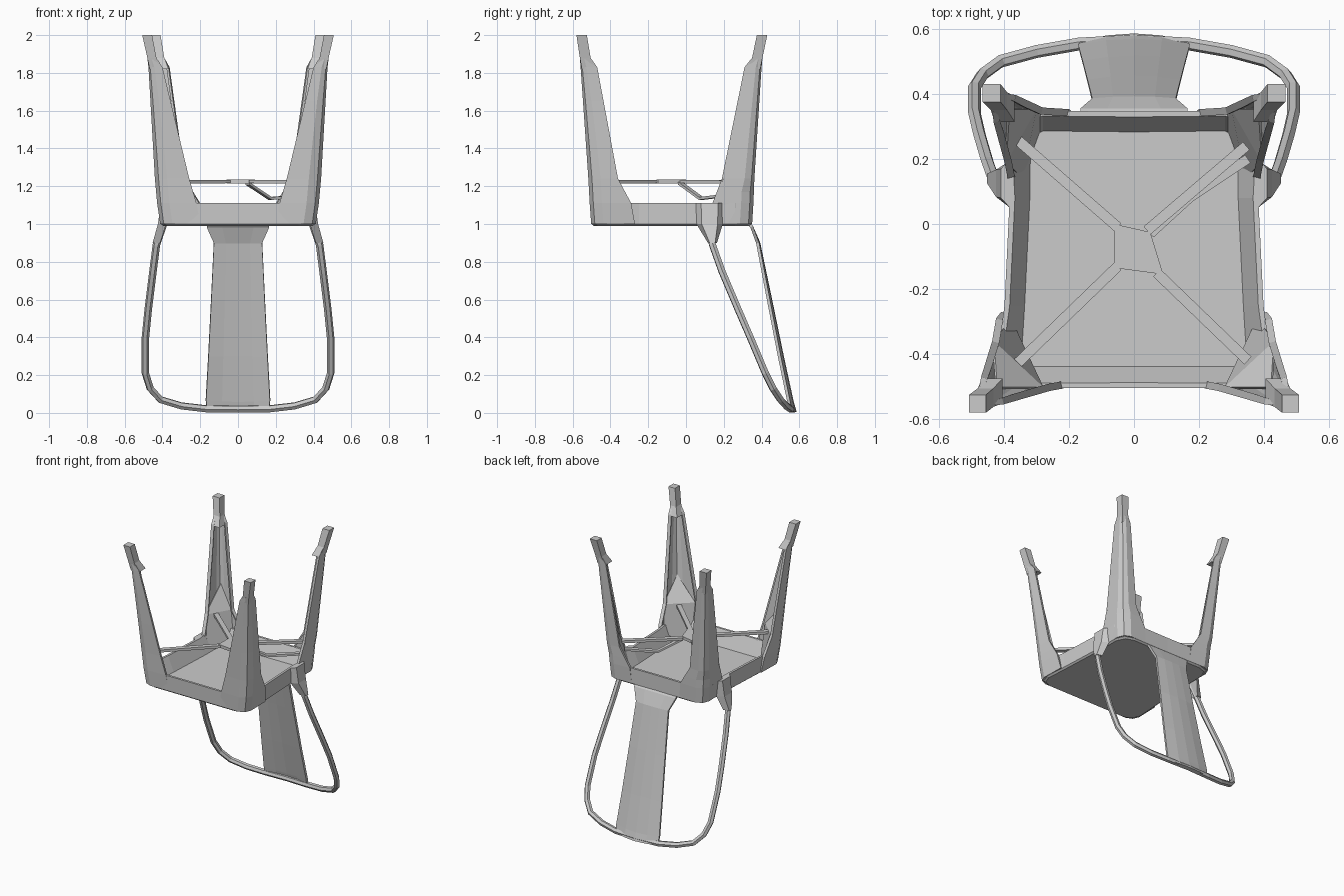
import bpy, bmesh
from mathutils import Vector

if "Cube" in bpy.data.objects:
    bpy.data.objects.remove(bpy.data.objects["Cube"])


def add_mesh(name, verts, faces, thickness=0.0, offset=-1):
    me = bpy.data.meshes.new(name)
    me.from_pydata([tuple(v) for v in verts], [], faces)
    bm = bmesh.new()
    bm.from_mesh(me)
    bmesh.ops.recalc_face_normals(bm, faces=bm.faces)
    bm.to_mesh(me)
    bm.free()
    ob = bpy.data.objects.new(name, me)
    bpy.context.collection.objects.link(ob)
    if thickness:
        m = ob.modifiers.new("sheet", 'SOLIDIFY')
        m.thickness = thickness
        m.offset = offset
    return ob


def loft(name, rows, closed=False, caps=False, thickness=0.0, offset=-1):
    n = len(rows[0])
    verts = [p for r in rows for p in r]
    faces = []
    for i in range(len(rows) - 1):
        for j in range(n if closed else n - 1):
            k = (j + 1) % n
            faces.append((i*n + j, i*n + k, (i+1)*n + k, (i+1)*n + j))
    if caps:
        faces += [tuple(range(n)), tuple(range((len(rows)-1)*n, len(rows)*n))]
    return add_mesh(name, verts, faces, thickness, offset)


def mix(table, z):
    # linear interpolation of a (z, values...) table
    for a, b in zip(table, table[1:]):
        if z <= b[0] + 1e-6:
            t = (z - a[0]) / (b[0] - a[0])
            return [u + (v - u) * t for u, v in zip(a[1:], b[1:])]


def bar(name, path, w, h):
    # flat bar along a path
    rows = []
    for i, p in enumerate(path):
        a, b = Vector(path[max(i-1, 0)]), Vector(path[min(i+1, len(path)-1)])
        side = (b - a).cross(Vector((0, 0, 1))).normalized() * w / 2
        up = Vector((0, 0, h / 2))
        p = Vector(p)
        rows.append([p - side - up, p + side - up, p + side + up, p - side + up])
    return loft(name, rows, True, True)


# Seat: upside-down shallow tray with rounded corners
def outline(z, grow, inset=0.0):
    half = [(0.0, -0.50 - grow*.3 + inset), (0.32, -0.50 - grow*.4 + inset),
            (0.385 + grow - inset, -0.475 + inset*.7), (0.408 + grow - inset, -0.41),
            (0.398 - inset, -0.25), (0.382 - inset, 0.08),
            (0.38 + grow - inset, 0.26), (0.35 + grow - inset, 0.325 - inset*.7),
            (0.28, 0.348 - inset), (0.0, 0.345 - inset)]
    return [(x, y, z) for x, y in half] + [(-x, y, z) for x, y in half[-2:0:-1]]


loft("seat_tray", [outline(0.99, 0, .012), outline(1.0, 0), outline(1.11, .012),
                   outline(1.11, .012, .016), outline(1.005, 0, .062)], True, True)

# Legs: corner channels, tabled as z, outer x, outer y, inner x, inner y
front = [(1.0, .412, -.502, .20, -.27), (1.11, .428, -.51, .22, -.29),
         (1.24, .44, -.517, .258, -.36), (1.83, .474, -.558, .40, -.47),
         (1.88, .48, -.562, .432, -.505), (2.0, .507, -.58, .455, -.525)]
back = [(1.0, .382, .35, .19, .12), (1.11, .392, .357, .20, .14),
        (1.24, .402, .362, .28, .19), (1.83, .435, .40, .362, .31),
        (1.88, .44, .405, .39, .35), (2.0, .465, .43, .41, .375)]


def section(table, z, s):
    ox, oy, ix, iy = mix(table, z)
    d = 1 if oy > 0 else -1
    wx, wy = ox - ix, abs(oy - iy)
    r = min(.065, wx * .42, wy * .42)
    f = min(.016, wx * .2)
    pts = [(ix + f*.4, oy - d*f*1.6), (ix, oy - d*.004), (ox - r, oy),
           (ox - r*.3, oy - d*r*.3), (ox, oy - d*r),
           (ox - .004, iy), (ox - f*1.6, iy + d*f*.4)]
    return [(s*x, y, z) for x, y in pts]


for label, table in (("front", front), ("back", back)):
    for side, s in (("left", -1), ("right", 1)):
        zs = [1.0, 1.11, 1.17, 1.24, 1.45, 1.65, 1.83, 1.87]
        loft(f"{label}_leg_{side}", [section(table, z, s) for z in zs],
             thickness=.012, offset=-1)
        # Solid foot at the end of the channel
        rows = []
        for z in (1.82, 1.88, 2.0):
            ox, oy, ix, iy = mix(table, z)
            e = .006 if z < 1.85 else 0
            d = 1 if oy > 0 else -1
            x0, x1, y0, y1 = ix + e, ox - e, iy + d*e, oy - d*e
            rows.append([(s*x0, y0, z), (s*x1, y0, z), (s*x1, y1, z), (s*x0, y1, z)])
        loft(f"{label}_foot_{side}", rows, True, True)
        # Folded gusset inside the corner
        ox, oy, ix, iy = mix(table, 1.24)
        bx, by, jx, jy = mix(table, 1.11)
        add_mesh(f"{label}_gusset_{side}",
                 [(s*(ix + .02), oy*.97, 1.235), (s*(ox - .01), iy, 1.235),
                  (s*(ox - .02), oy*.97, 1.40),
                  (s*(jx + .07), oy*.93, 1.01), (s*(bx - .05), jy, 1.01)],
                 [(0, 1, 2), (0, 3, 4, 1)], .008)

# Cross braces and centre plate
ends = [(-.36, .26), (.345, .24), (-.36, -.43), (.35, -.42)]
starts = [(-.05, -.01), (.04, -.02), (-.05, -.13), (.07, -.15)]
for i, (a, b) in enumerate(zip(starts, ends)):
    bar(f"cross_brace_{i+1}", [(*a, 1.225), (*b, 1.222)], .032, .018)
bar("bent_brace", [(.05, -.03, 1.215), (.17, .08, 1.135), (.35, .20, 1.15)], .03, .015)
plate = [(-.06, 0), (.05, -.025), (.09, -.155), (-.06, -.135)]
loft("brace_plate", [[(x, y, z) for x, y in plate] for z in (1.215, 1.236)], True, True)

# Back splat, gently bowed, hanging below the seat
rows = []
for z, y, w, bow in ((1.0, .335, .165, 0), (.985, .348, .165, 0), (.90, .385, .128, .006),
                     (.6, .448, .142, .012), (.3, .51, .157, .016),
                     (.06, .562, .17, .02), (.004, .578, .165, .024)):
    rows.append([(w*t, y - bow*t*t, z + (.008*t*t if z < .1 else 0))
                 for t in (-1, -.5, 0, .5, 1)])
loft("back_splat", rows, thickness=.016, offset=0)

# Tubular back hoop
half = [(.395, .115, 1.0), (.432, .14, .89), (.45, .19, .75), (.475, .275, .55),
        (.49, .34, .40), (.49, .42, .21), (.465, .46, .13), (.41, .50, .07),
        (.30, .53, .037), (.17, .553, .022)]
path = half + [(0, .562, .02)] + [(-x, y, z) for x, y, z in reversed(half)]
cu = bpy.data.curves.new("back_hoop", 'CURVE')
cu.dimensions = '3D'
cu.bevel_depth = .02
cu.bevel_resolution = 1
sp = cu.splines.new('POLY')
sp.points.add(len(path) - 1)
for p, c in zip(sp.points, path):
    p.co = (*c, 1)
sp.use_smooth = False
bpy.context.collection.objects.link(bpy.data.objects.new("back_hoop", cu))

# Flared hoop brackets on the seat sides
for side, s in (("left", -1), ("right", 1)):
    rows = []
    for x, y, z, a, b in ((.395, .125, 1.11, .075, .014), (.402, .125, 1.0, .07, .022),
                          (.432, .14, .90, .024, .02)):
        rows.append([(s*(x - b), y - a, z), (s*(x + b), y - a*.6, z),
                     (s*(x + b), y + a*.6, z), (s*(x - b), y + a, z)])
    loft(f"hoop_bracket_{side}", rows, True, True)
